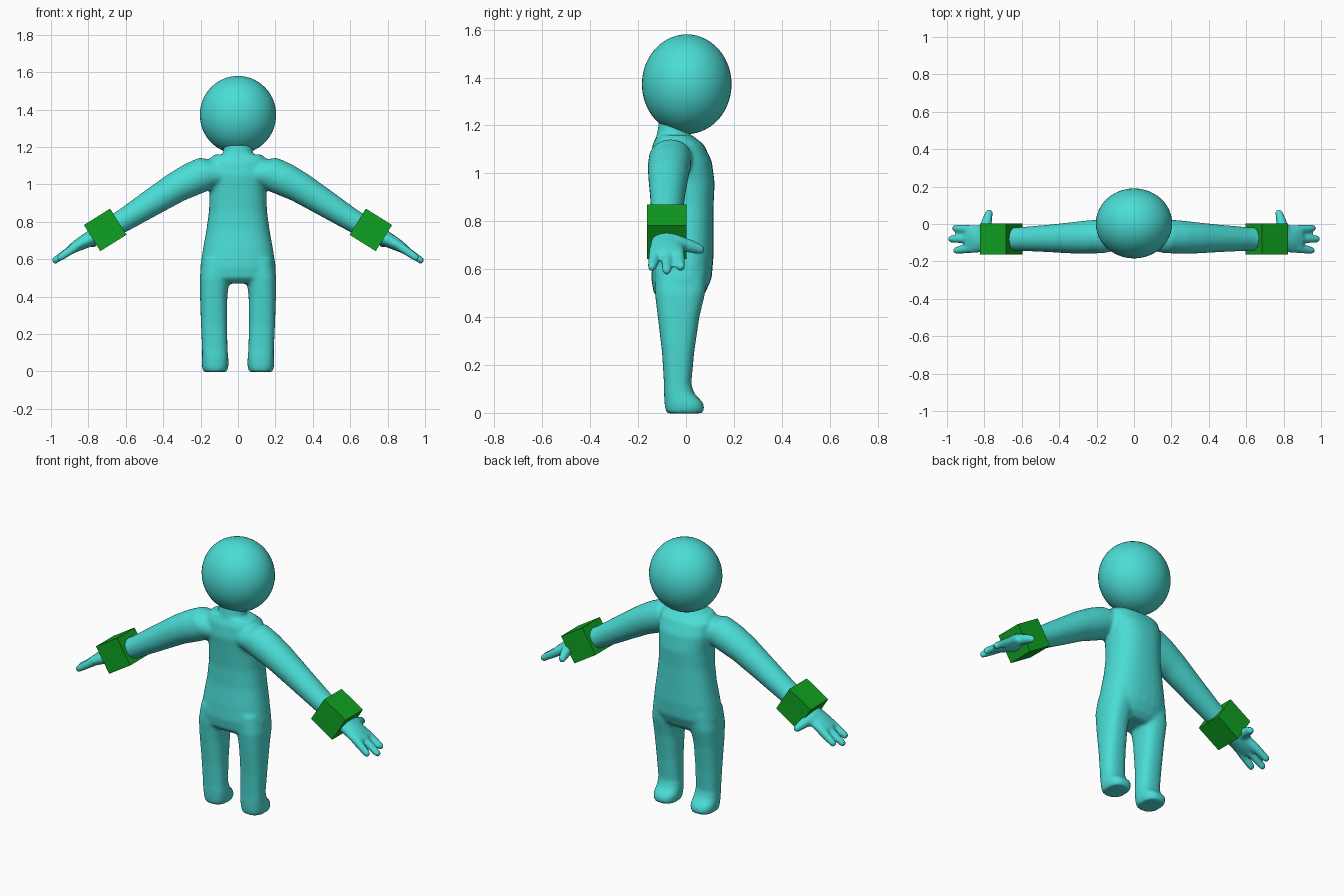
import bpy, bmesh, math
from mathutils import Vector, Matrix

if "Cube" in bpy.data.objects:
    bpy.data.objects.remove(bpy.data.objects["Cube"])


def material(name, rgb):
    m = bpy.data.materials.new(name)
    m.use_nodes = True
    m.diffuse_color = (*rgb, 1)
    m.node_tree.nodes["Principled BSDF"].inputs["Base Color"].default_value = (*rgb, 1)
    return m


teal = material("teal skin", (0.07, 0.72, 0.67))
green = material("cuff green", (0.005, 0.36, 0.015))


def make_object(name, bm, mat):
    bmesh.ops.recalc_face_normals(bm, faces=bm.faces)
    mesh = bpy.data.meshes.new(name)
    bm.to_mesh(mesh)
    bm.free()
    mesh.materials.append(mat)
    ob = bpy.data.objects.new(name, mesh)
    bpy.context.collection.objects.link(ob)
    return ob


def loft(bm, rings, u, v, power=2.0, seg=28):
    """Skin superellipse rings (centre, radius along u, radius along v)."""
    loops = []
    for centre, ru, rv in rings:
        loop = []
        for i in range(seg):
            a = math.tau * i / seg
            c, s = math.cos(a), math.sin(a)
            c = math.copysign(abs(c) ** (2 / power), c)
            s = math.copysign(abs(s) ** (2 / power), s)
            loop.append(bm.verts.new(Vector(centre) + u * ru * c + v * rv * s))
        loops.append(loop)
    for a, b in zip(loops, loops[1:]):
        for i in range(seg):
            j = (i + 1) % seg
            bm.faces.new((a[i], a[j], b[j], b[i]))
    bm.faces.new(loops[0])
    bm.faces.new(loops[-1])


def ball(bm, centre, radius):
    bmesh.ops.create_uvsphere(bm, u_segments=16, v_segments=10, radius=radius,
                              matrix=Matrix.Translation(centre))


def finger(bm, start, end, r0, r1):
    start, end = Vector(start), Vector(end)
    d = (end - start).normalized()
    u = d.orthogonal().normalized()
    loft(bm, [(start, r0, r0), (end, r1, r1)], u, d.cross(u), seg=14)
    ball(bm, start, r0)
    ball(bm, end, r1)


X, Y = Vector((1, 0, 0)), Vector((0, 1, 0))
TILT = math.radians(32)
body = bmesh.new()

# Torso and neck: height, half width, front y, back y
torso = [(0.47, 0.17, -0.10, 0.05), (0.50, 0.20, -0.135, 0.08),
         (0.56, 0.202, -0.145, 0.107), (0.65, 0.188, -0.14, 0.115),
         (0.75, 0.170, -0.13, 0.115), (0.86, 0.155, -0.13, 0.115),
         (0.96, 0.152, -0.14, 0.12), (1.05, 0.165, -0.15, 0.108),
         (1.12, 0.165, -0.14, 0.075), (1.16, 0.13, -0.12, 0.025)]
loft(body, [((0, (f + b) / 2, z), w, (b - f) / 2) for z, w, f, b in torso], X, Y, 2.4)
loft(body, [((0, -0.055, 1.10), 0.10, 0.08), ((0, -0.055, 1.17), 0.08, 0.065),
            ((0, -0.045, 1.24), 0.075, 0.065)], X, Y)

# Legs and feet: height, x, half width, heel y, toe y
leg = [(0.60, 0.105, 0.085, -0.13, 0.09), (0.50, 0.125, 0.08, -0.13, 0.08),
       (0.40, 0.13, 0.073, -0.118, 0.056), (0.25, 0.128, 0.070, -0.10, 0.034),
       (0.12, 0.124, 0.068, -0.092, 0.022), (0.08, 0.122, 0.070, -0.092, 0.035),
       (0.045, 0.122, 0.072, -0.09, 0.07), (0.02, 0.122, 0.070, -0.088, 0.078),
       (-0.002, 0.122, 0.062, -0.08, 0.068)]

# Arms: x, z, half depth, half thickness, y
arm = [(0.06, 1.06, 0.075, 0.08, -0.06), (0.16, 1.065, 0.09, 0.092, -0.065),
       (0.24, 1.03, 0.09, 0.091, -0.07), (0.33, 0.985, 0.084, 0.083, -0.074),
       (0.45, 0.91, 0.074, 0.074, -0.077), (0.60, 0.815, 0.064, 0.062, -0.08),
       (0.72, 0.745, 0.06, 0.056, -0.08)]

# Palm, same layout as the arms
palm = [(0.70, 0.755, 0.05, 0.045, -0.08), (0.78, 0.715, 0.066, 0.043, -0.08),
        (0.85, 0.678, 0.076, 0.034, -0.08), (0.895, 0.652, 0.072, 0.024, -0.08)]

for side in (1, -1):
    loft(body, [((side * x, (h + t) / 2, z), w, (t - h) / 2) for z, x, w, h, t in leg], X, Y, 2.5)
    across = Vector((side * math.sin(TILT), 0, math.cos(TILT)))
    for part in (arm, palm):
        loft(body, [((side * x, y, z), d, t) for x, z, d, t, y in part], Y, across)
    for y0, y1, tip, z in ((-0.13, -0.142, 0.95, 0.61), (-0.08, -0.08, 0.977, 0.595),
                           (-0.03, -0.022, 0.955, 0.61)):
        finger(body, (side * 0.87, y0, 0.665), (side * tip, y1, z), 0.026, 0.02)
    finger(body, (side * 0.80, -0.04, 0.71), (side * 0.785, 0.02, 0.695), 0.034, 0.028)
    finger(body, (side * 0.785, 0.02, 0.695), (side * 0.775, 0.06, 0.682), 0.028, 0.021)

figure = make_object("body", body, teal)
fuse = figure.modifiers.new("fuse", 'REMESH')
fuse.mode = 'VOXEL'
fuse.voxel_size = 0.009
fuse.use_smooth_shade = True
soften = figure.modifiers.new("soften", 'SMOOTH')
soften.factor = 0.5
soften.iterations = 8

# Head
head_mesh = bmesh.new()
bmesh.ops.create_uvsphere(head_mesh, u_segments=48, v_segments=28, radius=1,
                          matrix=Matrix.Translation((0, 0.003, 1.372))
                          @ Matrix.Diagonal((0.204, 0.187, 0.208, 1)))
for face in head_mesh.faces:
    face.smooth = True
make_object("head", head_mesh, teal)

# Block cuffs on the wrists
for side, name in ((1, "left_cuff"), (-1, "right_cuff")):
    cuff = bmesh.new()
    bmesh.ops.create_cube(cuff, size=0.165, matrix=Matrix.Translation((side * 0.71, -0.081, 0.757))
                          @ Matrix.Rotation(side * TILT, 4, 'Y'))
    make_object(name, cuff, green)
